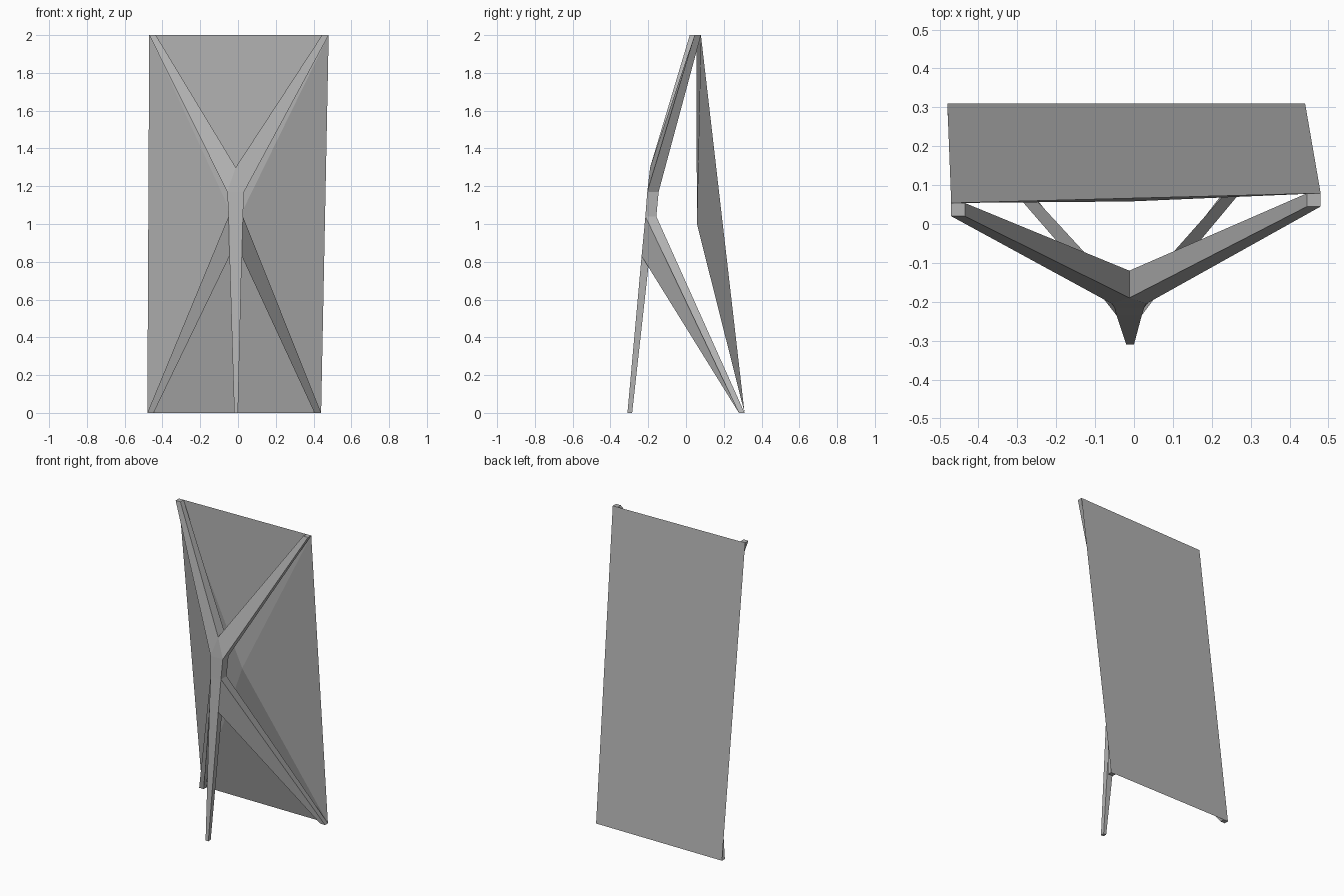
import bpy, bmesh

cube = bpy.data.objects.get("Cube")
if cube:
    bpy.data.objects.remove(cube, do_unlink=True)

grey = bpy.data.materials.new("warm_neutral_grey")
grey.use_nodes = True
colour = (0.45, 0.45, 0.45, 1)
grey.diffuse_color = colour
grey.node_tree.nodes["Principled BSDF"].inputs["Base Color"].default_value = colour


def face(bm, points):
    bm.faces.new([bm.verts.new(p) for p in points])


def loft(bm, a, b, skip=()):
    """Join two four-cornered rings with side faces."""
    for i in range(4):
        if i not in skip:
            j = (i + 1) % 4
            face(bm, (a[i], a[j], b[j], b[i]))


def ring(x0, x1, y0, y1, z):
    return [(x0, y0, z), (x1, y0, z), (x1, y1, z), (x0, y1, z)]


def finish(bm, name):
    bmesh.ops.remove_doubles(bm, verts=bm.verts, dist=0.0005)
    bmesh.ops.recalc_face_normals(bm, faces=bm.faces)
    mesh = bpy.data.meshes.new(name)
    bm.to_mesh(mesh)
    bm.free()
    mesh.materials.append(grey)
    bpy.context.collection.objects.link(bpy.data.objects.new(name, mesh))


# Branching frame: one post with two arms and two rear legs
frame = bmesh.new()
foot = ring(-0.02, 0.0, -0.31, -0.285, 0)
low = ring(-0.045, 0.02, -0.235, -0.193, 0.83)
mid = ring(-0.05, 0.026, -0.215, -0.157, 1.04)
top = ring(-0.057, 0.032, -0.205, -0.145, 1.17)
crotch_front, crotch_back = (-0.012, -0.19, 1.3), (-0.012, -0.12, 1.3)

# Front leg and hub; the sides at leg height stay open for the rear legs
face(frame, foot)
loft(frame, foot, low)
loft(frame, low, mid, skip=(1, 3))
loft(frame, mid, top)
face(frame, (top[0], top[1], crotch_front))
face(frame, (top[2], top[3], crotch_back))

# Each side: front and back corner index, rear foot x span, arm tip x span and y
sides = (
    (1, 2, (0.405, 0.44), (0.445, 0.48), 0.045),
    (0, 3, (-0.447, -0.48), (-0.435, -0.47), 0.02),
)
for f, b, (leg_in, leg_out), (arm_in, arm_out), arm_y in sides:
    leg_root = [low[f], low[b], mid[b], mid[f]]
    leg_tip = [(leg_in, 0.28, 0), (leg_in, 0.31, 0),
               (leg_out, 0.31, 0), (leg_out, 0.28, 0)]
    arm_root = [crotch_front, crotch_back, top[b], top[f]]
    arm_tip = ring(arm_in, arm_out, arm_y, arm_y + 0.034, 2)
    arm_tip = [arm_tip[i] for i in (0, 3, 2, 1)]
    for root, tip in ((leg_root, leg_tip), (arm_root, arm_tip)):
        loft(frame, root, tip)
        face(frame, tip)
finish(frame, "branching_frame")

# Leaning panel: flat back and a shallow pyramid on the front
panel = bmesh.new()
corners = [(-0.48, 0.31, 0), (0.44, 0.31, 0), (0.48, 0.079, 2), (-0.47, 0.054, 2)]
apex = (-0.01, 0.058, 1.0)
face(panel, corners)
for i in range(4):
    face(panel, (corners[i], corners[(i + 1) % 4], apex))
finish(panel, "leaning_panel")
